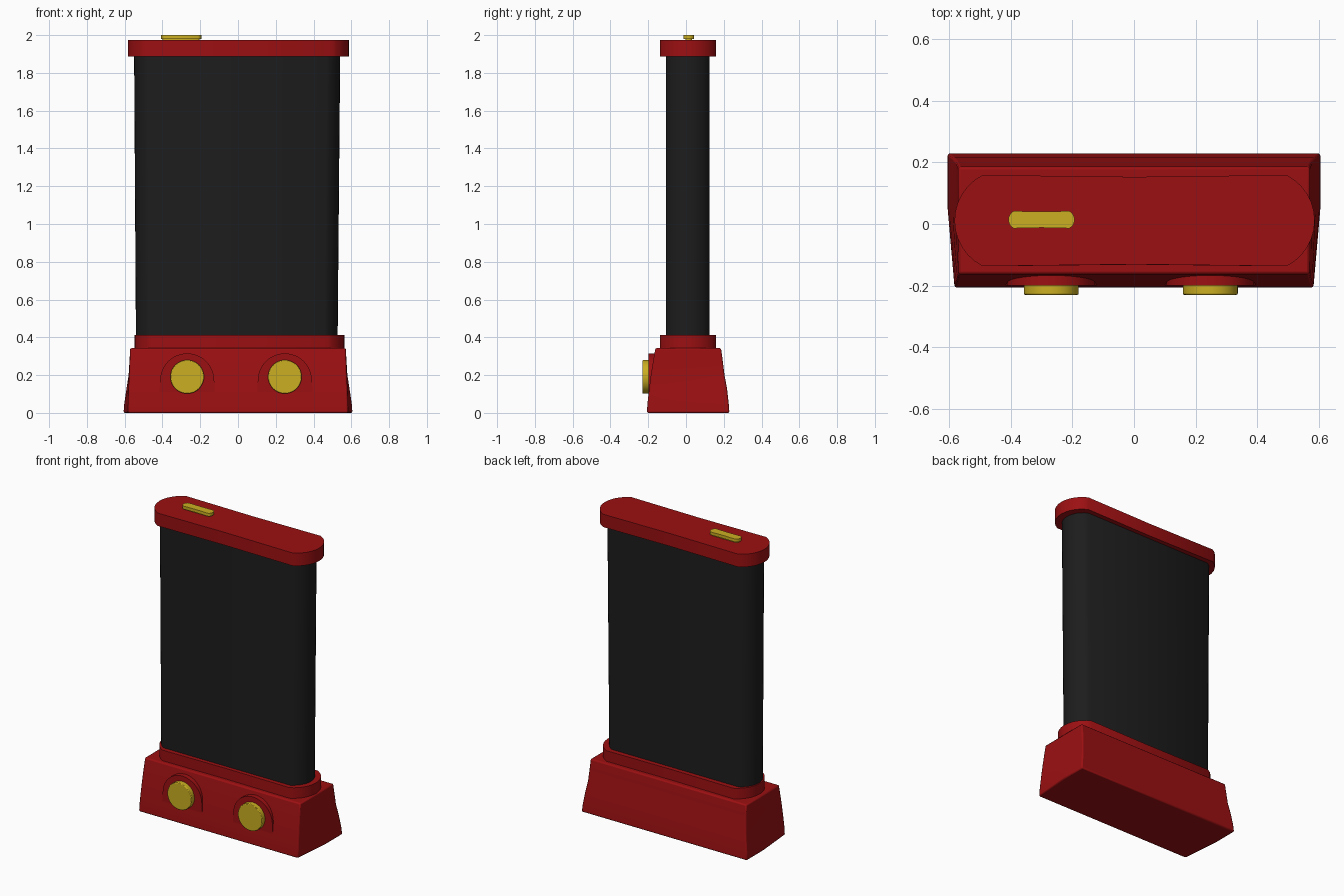
import bpy, bmesh
from math import sin, cos, asin, pi
from mathutils import Matrix

if "Cube" in bpy.data.objects:
    bpy.data.objects.remove(bpy.data.objects["Cube"])


def material(name, rgb):
    m = bpy.data.materials.new(name)
    m.diffuse_color = (*rgb, 1)
    m.use_nodes = True
    m.node_tree.nodes["Principled BSDF"].inputs["Base Color"].default_value = m.diffuse_color
    return m


RED = material("red", (0.33, 0.005, 0.006))
GOLD = material("gold", (0.6, 0.43, 0.016))
BLACK = material("black", (0.012, 0.012, 0.012))


def finish(bm, name, mat, bevel=0.0):
    bmesh.ops.recalc_face_normals(bm, faces=bm.faces[:])
    mesh = bpy.data.meshes.new(name)
    bm.to_mesh(mesh)
    bm.free()
    ob = bpy.data.objects.new(name, mesh)
    bpy.context.collection.objects.link(ob)
    mesh.materials.append(mat)
    if bevel:
        b = ob.modifiers.new("bevel", 'BEVEL')
        b.width, b.segments, b.limit_method = bevel, 2, 'ANGLE'
        b.angle_limit = 0.7
    bpy.ops.object.select_all(action='DESELECT')
    bpy.context.view_layer.objects.active = ob
    ob.select_set(True)
    bpy.ops.object.shade_smooth_by_angle(angle=0.6)
    return ob


def loft(name, rings, mat, bevel=0.0):
    bm = bmesh.new()
    loops = [[bm.verts.new(p) for p in ring] for ring in rings]
    for a, b in zip(loops, loops[1:]):
        for i in range(len(a)):
            j = (i + 1) % len(a)
            bm.faces.new((a[i], a[j], b[j], b[i]))
    bm.faces.new(loops[0])
    bm.faces.new(loops[-1])
    return finish(bm, name, mat, bevel)


def slab_ring(x0, x1, y0, y1, z, waist=0.0, steps=12):
    """Long outline with arced ends and slightly waisted long sides."""
    cx, cy, hx, hy = (x0 + x1) / 2, (y0 + y1) / 2, (x1 - x0) / 2, (y1 - y0) / 2
    r = hy * 1.12
    amax = asin(1 / 1.12)
    half = []
    for i in range(steps + 1):
        a = -amax + 2 * amax * i / steps
        half.append((hx - r + r * cos(a), r * sin(a)))
    half.append((0, hy - waist))
    pts = half + [(-x, -y) for x, y in half]
    return [(cx + x, cy + y, z) for x, y in pts]


# Flared base: z, front half-width, back half-width, front y, back y
sections = [(0.0, 0.583, 0.606, -0.207, 0.23),
            (0.05, 0.582, 0.602, -0.204, 0.226),
            (0.13, 0.579, 0.590, -0.195, 0.217),
            (0.20, 0.576, 0.579, -0.186, 0.204),
            (0.28, 0.573, 0.574, -0.173, 0.194),
            (0.343, 0.570, 0.571, -0.162, 0.185)]
loft("base", [[(-f, y0, z), (f, y0, z), (b, (y0 + y1) / 2 + 0.04, z), (b, y1, z),
               (-b, y1, z), (-b, (y0 + y1) / 2 + 0.04, z)]
              for z, f, b, y0, y1 in sections], RED, 0.008)

# Collar, panel and cap
loft("collar", [slab_ring(-0.548, 0.564, -0.137, 0.158, z, 0.005) for z in (0.3, 0.413)], RED)
loft("panel", [slab_ring(-0.54, 0.527, -0.107, 0.125, 0.34),
               slab_ring(-0.55, 0.541, -0.107, 0.125, 1.9)], BLACK)
loft("cap", [slab_ring(-0.583, 0.587, -0.137, 0.159, z, 0.006) for z in (1.888, 1.973)], RED)

# Gold button on the cap, with a thin stem
loft("top_button_stem", [slab_ring(-0.40, -0.203, -0.003, 0.033, z) for z in (1.96, 1.988)], GOLD)
loft("top_button", [slab_ring(-0.408, -0.193, -0.014, 0.042, z, 0.002) for z in (1.98, 2.0)], GOLD)


def knob(name, x, z, radius, y0, y1):
    bm = bmesh.new()
    bmesh.ops.create_cone(bm, cap_ends=True, segments=48, radius1=radius, radius2=radius,
                          depth=y1 - y0,
                          matrix=Matrix.Translation((x, (y0 + y1) / 2, z)) @ Matrix.Rotation(pi / 2, 4, 'X'))
    finish(bm, name, GOLD, 0.004)


def arch_ring(x, y, z=0.172, r=0.143, foot=0.11):
    arc = [(x + r * cos(pi * i / 24), y, z + r * sin(pi * i / 24)) for i in range(25)]
    return arc + [(x - r - 0.004, y, foot), (x + r + 0.004, y, foot)]


# Arched bosses and knobs on the front
for side, x in (("left", -0.269), ("right", 0.248)):
    loft(side + "_boss", [arch_ring(x, y) for y in (-0.199, -0.1)], RED)
    knob(side + "_knob", x, 0.191, 0.089, -0.23, -0.15)
